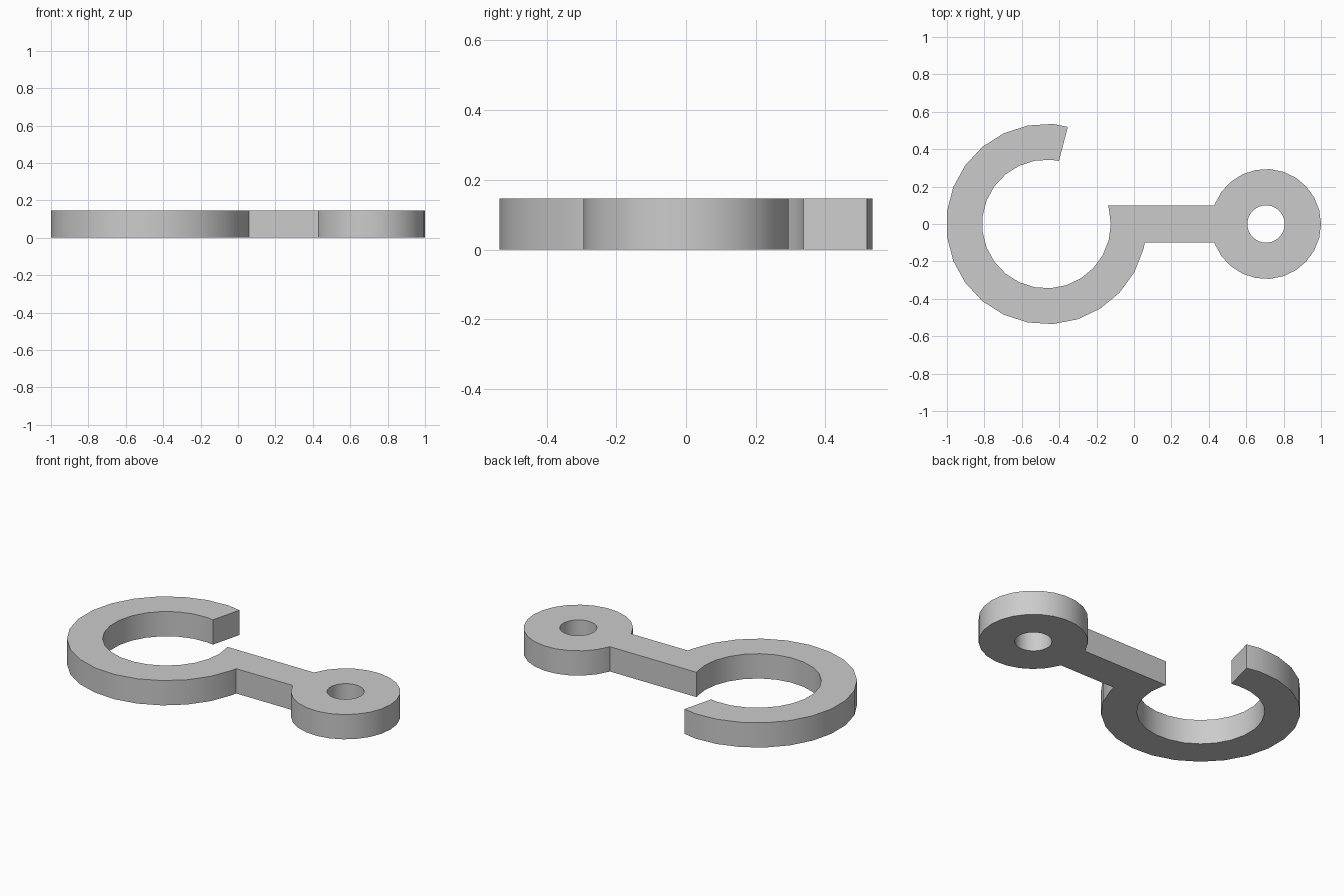
import bpy
import bmesh
from math import cos, sin, tau

if "Cube" in bpy.data.objects:
    bpy.data.objects.remove(bpy.data.objects["Cube"])

SEGMENTS = 25
HEIGHT = 0.147
HOOK_X, HOOK_OUTER, HOOK_INNER = -0.468, 0.536, 0.344
EYE_X, EYE_OUTER, EYE_HOLE = 0.706, 0.294, 0.1
BAR_HALF = 0.1


def arc(cx, radius, steps):
    """Points of a regular polygon centred on the x axis, at the given steps."""
    return [(cx + radius * cos(tau * k / SEGMENTS), radius * sin(tau * k / SEGMENTS))
            for k in steps]


# Outline: open hook, bar and round eye in one continuous loop
outline = [(-0.354, 0.519)]
outline += arc(HOOK_X, HOOK_OUTER, range(6, 25))
outline += [(0.058, -BAR_HALF), (0.43, -BAR_HALF)]
outline += arc(EYE_X, EYE_OUTER, range(14, 37))
outline += [(0.43, BAR_HALF), (-0.14, BAR_HALF)]
outline += arc(HOOK_X, HOOK_INNER, range(1, -20, -1))
outline += [(-0.401, 0.337)]
hole = arc(EYE_X, EYE_HOLE, range(SEGMENTS))

# Flat plate with the eye hole, extruded to full thickness
bm = bmesh.new()
edges = []
for loop in (outline, hole):
    verts = [bm.verts.new((x, y, 0)) for x, y in loop]
    edges += [bm.edges.new((v, verts[i - 1])) for i, v in enumerate(verts)]
bmesh.ops.triangle_fill(bm, edges=edges, use_beauty=True, normal=(0, 0, 1))
extruded = bmesh.ops.extrude_face_region(bm, geom=bm.faces[:], use_keep_orig=True)
top = [g for g in extruded["geom"] if isinstance(g, bmesh.types.BMVert)]
bmesh.ops.translate(bm, verts=top, vec=(0, 0, HEIGHT))
bmesh.ops.recalc_face_normals(bm, faces=bm.faces[:])
bmesh.ops.dissolve_limit(bm, angle_limit=0.01, verts=bm.verts[:], edges=bm.edges[:])

mesh = bpy.data.meshes.new("hook_with_eye")
bm.to_mesh(mesh)
bm.free()
hook = bpy.data.objects.new("hook_with_eye", mesh)
bpy.context.collection.objects.link(hook)

# Single plain grey
grey = bpy.data.materials.new("light_grey")
grey.use_nodes = True
colour = (0.6, 0.6, 0.6, 1)
grey.diffuse_color = colour
grey.node_tree.nodes["Principled BSDF"].inputs["Base Color"].default_value = colour
mesh.materials.append(grey)

# Smooth round walls, crisp rims and corners
bpy.ops.object.select_all(action="DESELECT")
hook.select_set(True)
bpy.context.view_layer.objects.active = hook
bpy.ops.object.shade_smooth_by_angle(angle=0.5)
